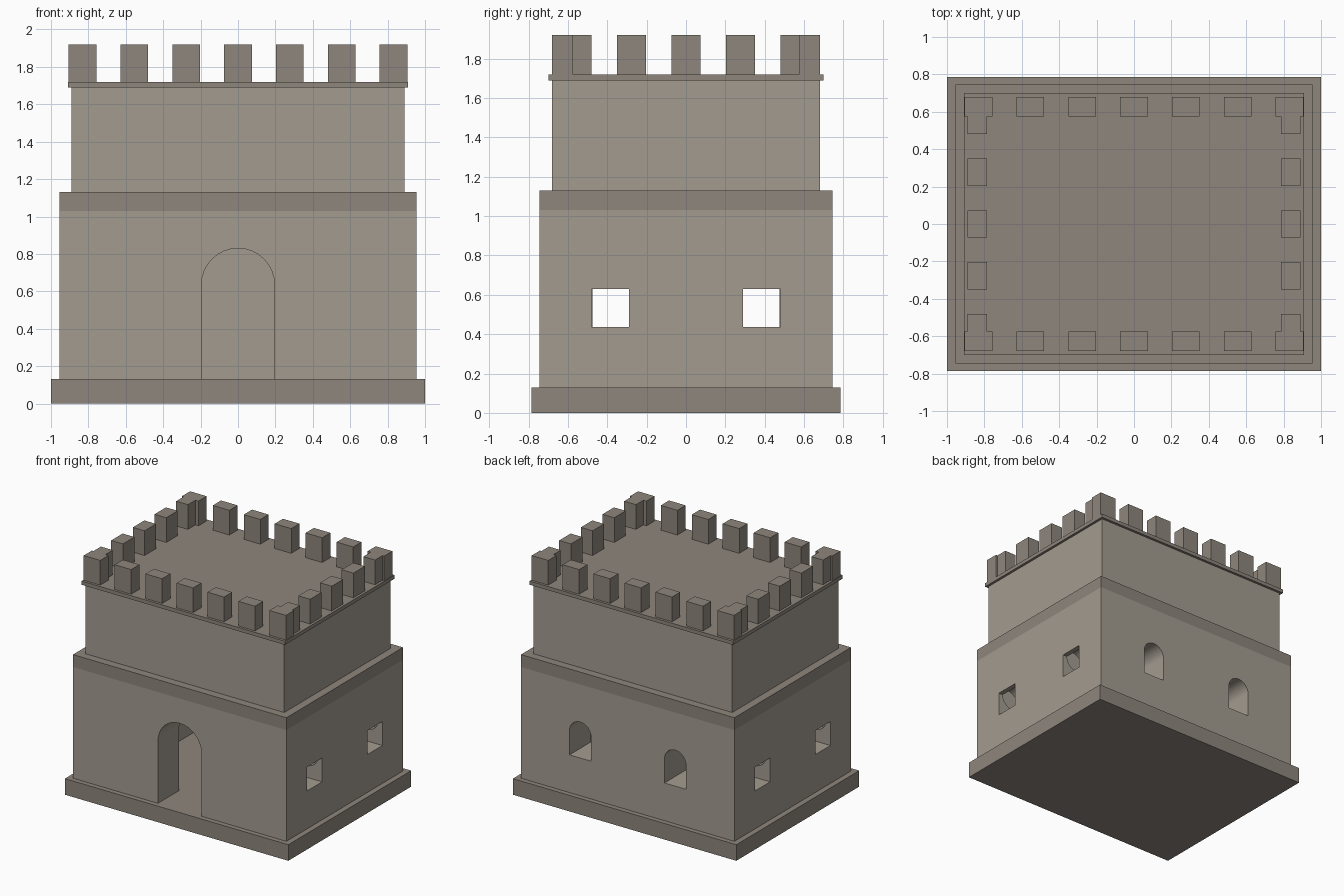
import bpy, bmesh, math
from mathutils import Matrix

if "Cube" in bpy.data.objects:
    bpy.data.objects.remove(bpy.data.objects["Cube"])


def material(name, color):
    m = bpy.data.materials.new(name)
    m.diffuse_color = (*color, 1)
    m.use_nodes = True
    m.node_tree.nodes["Principled BSDF"].inputs["Base Color"].default_value = m.diffuse_color
    return m


WALL = material("wall_stone", (0.37, 0.33, 0.28))
TRIM = material("trim_stone", (0.275, 0.24, 0.205))


def make(name, bm, mat):
    bmesh.ops.recalc_face_normals(bm, faces=bm.faces)
    me = bpy.data.meshes.new(name)
    bm.to_mesh(me)
    bm.free()
    ob = bpy.data.objects.new(name, me)
    bpy.context.collection.objects.link(ob)
    me.materials.append(mat)
    return ob


def box(name, x0, x1, y0, y1, z0, z1, mat=WALL):
    bm = bmesh.new()
    m = Matrix.Translation(((x0 + x1) / 2, (y0 + y1) / 2, (z0 + z1) / 2)) \
        @ Matrix.Diagonal((x1 - x0, y1 - y0, z1 - z0, 1))
    bmesh.ops.create_cube(bm, size=1, matrix=m)
    return make(name, bm, mat)


def slab(name, hx, hy, z0, z1, mat):
    return box(name, -hx, hx, -hy, hy, z0, z1, mat)


def prism(name, points, y0, y1):
    # (x, z) outline extruded along y
    bm = bmesh.new()
    f = bm.faces.new([bm.verts.new((x, y0, z)) for x, z in points])
    ext = bmesh.ops.extrude_face_region(bm, geom=[f])["geom"]
    verts = [v for v in ext if isinstance(v, bmesh.types.BMVert)]
    bmesh.ops.translate(bm, verts=verts, vec=(0, y1 - y0, 0))
    return make(name, bm, WALL)


def circle(cx, cz, r, n, sweep):
    return [(cx + r * math.cos(sweep * i / n), cz + r * math.sin(sweep * i / n)) for i in range(n + 1)]


def arch(name, cx, r, z0, spring, y0, y1):
    return prism(name, [(cx - r, z0), (cx + r, z0)] + circle(cx, spring, r, 16, math.pi), y0, y1)


def cut(target, cutter):
    mod = target.modifiers.new("cut", "BOOLEAN")
    mod.operation = "DIFFERENCE"
    mod.solver = "EXACT"
    mod.object = cutter
    bpy.context.view_layer.objects.active = target
    bpy.ops.object.modifier_apply(modifier=mod.name)
    bpy.data.objects.remove(cutter)


# Plinth and hollow lower storey
slab("plinth", 1.0, 0.785, 0, 0.13, TRIM)
walls = slab("lower_walls", 0.955, 0.745, 0.13, 1.03, WALL)
cut(walls, slab("room_cutter", 0.685, 0.475, 0.0, 1.2, WALL))

# Front doorway
cut(walls, arch("door_cutter", 0, 0.195, 0.0, 0.635, -0.9, -0.4))

for s in (-1, 1):
    # Arched back windows
    cut(walls, arch("back_window_cutter", s * 0.425, 0.096, 0.435, 0.63, 0.4, 0.9))
    # Square side windows, each with a round pocket inside the wall thickness
    for t in (-1, 1):
        x, y = s * 0.82, t * 0.385
        cut(walls, box("side_window_cutter", x - 0.2, x + 0.2, y - 0.096, y + 0.096, 0.437, 0.63))
        cut(walls, prism("pocket_cutter", circle(x, 0.63, 0.096, 32, math.tau)[:-1], y - 0.15, y + 0.15))

# Floor band, upper storey and cornice
slab("floor_band", 0.955, 0.745, 1.03, 1.13, TRIM)
slab("upper_storey", 0.89, 0.68, 1.13, 1.69, WALL)
slab("cornice", 0.91, 0.70, 1.69, 1.72, TRIM)

# Battlements
for s in (-1, 1):
    ya, yb = sorted((s * 0.575, s * 0.68))
    for i in range(-3, 4):
        c = i * 0.277
        box("long_side_merlon", c - 0.074, c + 0.074, ya, yb, 1.72, 1.92, TRIM)
    xa, xb = sorted((s * 0.785, s * 0.89))
    for i in range(-2, 3):
        c = i * 0.277
        box("short_side_merlon", xa, xb, c - 0.073, c + 0.073, 1.72, 1.92, TRIM)
